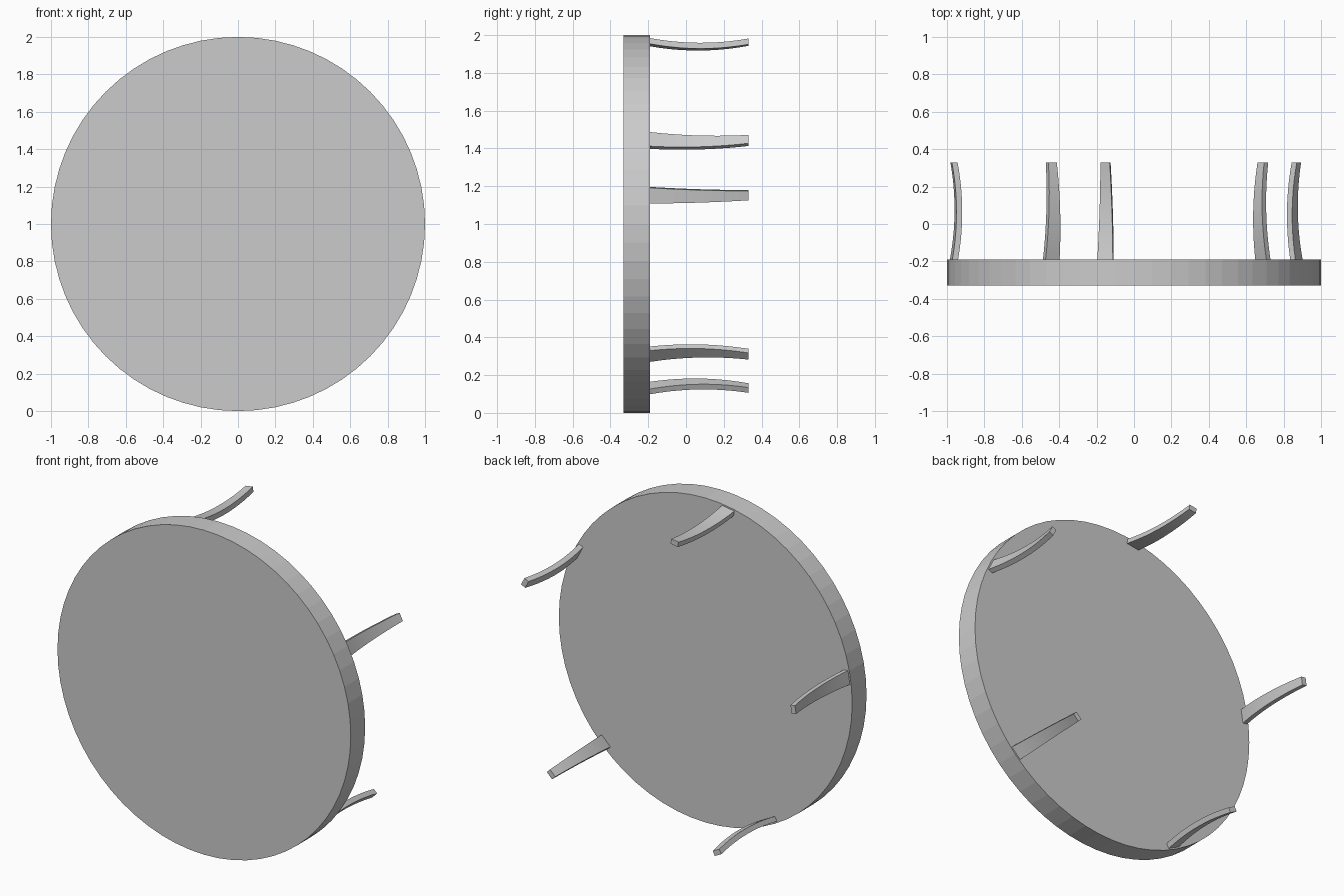
import bpy, bmesh, math
from mathutils import Vector

if "Cube" in bpy.data.objects:
    bpy.data.objects.remove(bpy.data.objects["Cube"])

# Round slab standing on edge, facing -y
bpy.ops.mesh.primitive_cylinder_add(vertices=64, radius=1.0, depth=0.14,
                                    location=(0, -0.26, 1),
                                    rotation=(math.pi / 2, 0, 0))
bpy.context.object.name = "round_top"

LEGS, STEPS = 5, 10
Y0, Y1 = -0.19, 0.33


def make_leg(index):
    """Tapered leg, bowed toward the centre, at one of five even positions."""
    a = math.radians(99 + 72 * index)
    radial = Vector((math.cos(a), 0, math.sin(a)))
    side = Vector((-math.sin(a), 0, math.cos(a)))
    bm = bmesh.new()
    rings = []
    for i in range(STEPS + 1):
        t = i / STEPS
        half = 0.042 + (0.025 - 0.042) * t
        outer = 0.99 - 0.024 * (1 - (2 * t - 1) ** 2)
        inner = outer - 0.031
        centre = Vector((0, Y0 + (Y1 - Y0) * t, 1))
        rings.append([bm.verts.new(centre + radial * r + side * s)
                      for r, s in ((inner, -half), (outer, -half),
                                   (outer, half), (inner, half))])
    for p, q in zip(rings, rings[1:]):
        for k in range(4):
            n = (k + 1) % 4
            bm.faces.new((p[k], p[n], q[n], q[k]))
    bm.faces.new(rings[0])
    bm.faces.new(rings[-1])
    bmesh.ops.recalc_face_normals(bm, faces=bm.faces)
    mesh = bpy.data.meshes.new("leg")
    bm.to_mesh(mesh)
    bm.free()
    leg = bpy.data.objects.new(f"leg_{index + 1}", mesh)
    bpy.context.collection.objects.link(leg)
    # Smooth curve with crisp edges
    bpy.ops.object.select_all(action='DESELECT')
    leg.select_set(True)
    bpy.context.view_layer.objects.active = leg
    bpy.ops.object.shade_smooth_by_angle(angle=math.radians(30))


# Five evenly spaced legs
for i in range(LEGS):
    make_leg(i)
